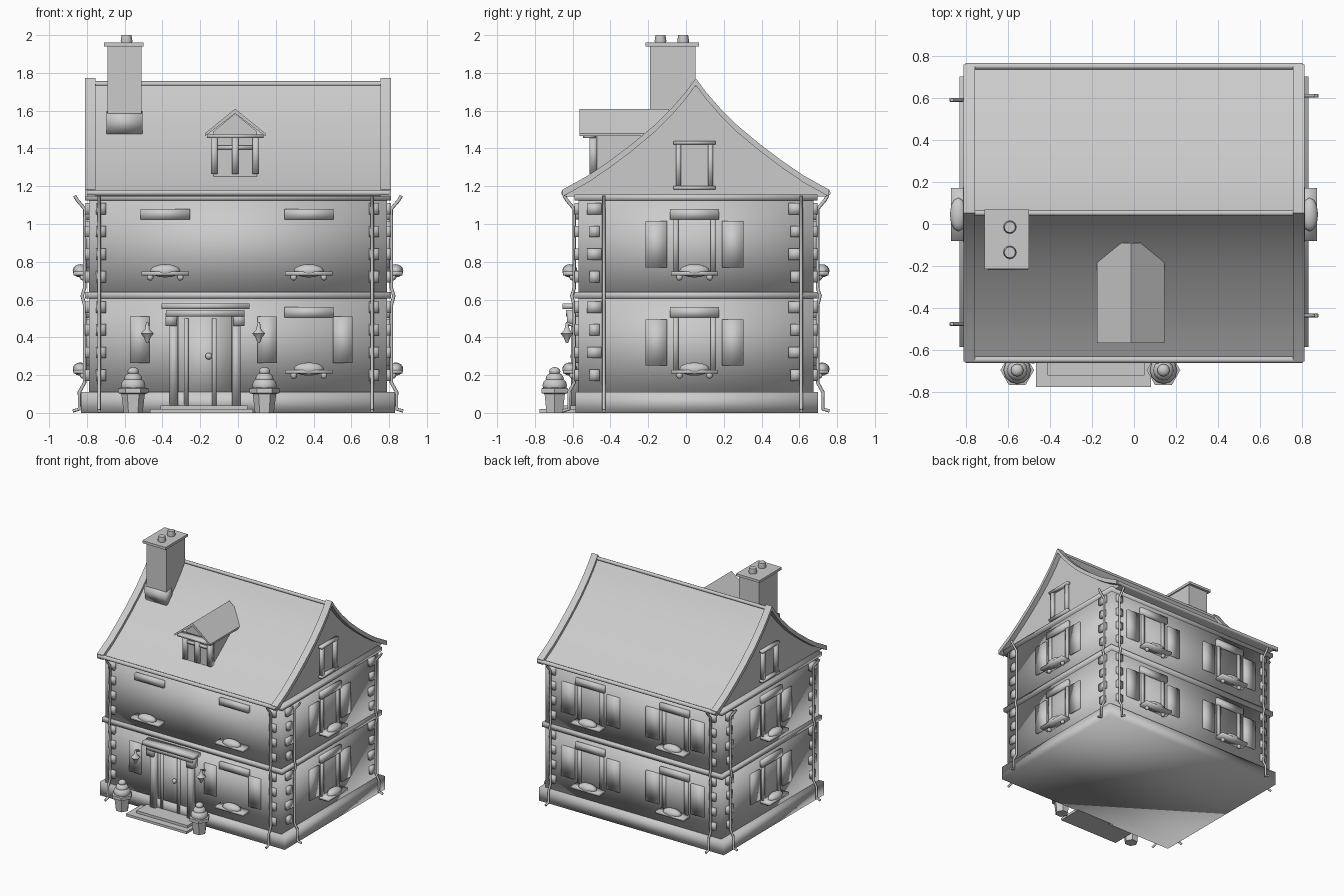
import bpy, bmesh, math
from mathutils import Matrix, Vector

cube = bpy.data.objects.get("Cube")
if cube:
    bpy.data.objects.remove(cube)

GREY = (0.6, 0.6, 0.6, 1)
clay = bpy.data.materials.new("plain_grey")
clay.use_nodes = True
clay.diffuse_color = GREY
clay.node_tree.nodes["Principled BSDF"].inputs["Base Color"].default_value = GREY

# Wall frames: angle around z and distance of the wall from the origin
FRONT, RIGHT, BACK, LEFT = (0, 0.57), (90, 0.79), (180, 0.675), (270, 0.79)


def finish(name, bm, angle=None):
    """Turn a bmesh into a shaded object; no angle means smooth all over."""
    bmesh.ops.recalc_face_normals(bm, faces=bm.faces)
    mesh = bpy.data.meshes.new(name)
    bm.to_mesh(mesh)
    bm.free()
    obj = bpy.data.objects.new(name, mesh)
    bpy.context.collection.objects.link(obj)
    mesh.materials.append(clay)
    mesh.shade_smooth()
    if angle is not None:
        mesh.set_sharp_from_angle(angle=math.radians(angle))
    return obj


def box(name, lo, hi, angle=None, tilt=None):
    bm = bmesh.new()
    lo, hi = Vector(lo), Vector(hi)
    mat = Matrix.Translation((lo + hi) / 2)
    if tilt:
        mat = mat @ tilt
    bmesh.ops.create_cube(bm, size=1, matrix=mat @ Matrix.Diagonal((*(hi - lo), 1)))
    return finish(name, bm, angle)


def on_wall(wall, u, d, z):
    """Point u along a wall, d out from it, at height z."""
    return Matrix.Rotation(math.radians(wall[0]), 3, 'Z') @ Vector((u, -wall[1] - d, z))


def wall_box(name, wall, u, d, z, angle=None):
    """Box on a wall from (low, high) ranges."""
    a, b = on_wall(wall, u[0], d[0], z[0]), on_wall(wall, u[1], d[1], z[1])
    lo = [min(p) for p in zip(a, b)]
    hi = [max(p) for p in zip(a, b)]
    return box(name, lo, hi, angle)


def ball(name, at, size):
    bm = bmesh.new()
    bmesh.ops.create_uvsphere(bm, u_segments=12, v_segments=8, radius=1,
                              matrix=Matrix.Translation(at) @ Matrix.Diagonal((*size, 1)))
    return finish(name, bm)


def lathe(name, at, profile, sides=12):
    """Stack of rings given as (radius, height)."""
    bm = bmesh.new()
    rings = [[bm.verts.new((at[0] + r * math.cos(math.tau * i / sides),
                            at[1] + r * math.sin(math.tau * i / sides), at[2] + h))
              for i in range(sides)] for r, h in profile]
    for a, b in zip(rings, rings[1:]):
        for i in range(sides):
            j = (i + 1) % sides
            bm.faces.new((a[i], a[j], b[j], b[i]))
    bm.faces.new(rings[0])
    bm.faces.new(rings[-1])
    return finish(name, bm, 40)


def prism(name, profile, lo, hi, axis='X', angle=35):
    """Extrude a profile along x from (y, z) or along y from (x, z)."""
    bm = bmesh.new()
    ends = []
    for t in (lo, hi):
        pts = [(t, a, b) if axis == 'X' else (a, t, b) for a, b in profile]
        ends.append([bm.verts.new(p) for p in pts])
        bm.faces.new(ends[-1])
    n = len(profile)
    for i in range(n):
        j = (i + 1) % n
        bm.faces.new((ends[0][i], ends[0][j], ends[1][j], ends[1][i]))
    return finish(name, bm, angle)


def pipe(name, points, radius):
    curve = bpy.data.curves.new(name, 'CURVE')
    curve.dimensions = '3D'
    curve.bevel_depth, curve.bevel_resolution = radius, 2
    curve.use_fill_caps = True
    spline = curve.splines.new('POLY')
    spline.points.add(len(points) - 1)
    for p, co in zip(spline.points, points):
        p.co = (*co, 1)
    curve.materials.append(clay)
    obj = bpy.data.objects.new(name, curve)
    bpy.context.collection.objects.link(obj)
    return obj


# Storeys, plinth and string courses
box("plinth", (-0.83, -0.585, 0), (0.83, 0.7, 0.11))
box("lower_storey", (-0.79, -0.57, 0.1), (0.79, 0.675, 0.62))
box("upper_storey", (-0.79, -0.57, 0.62), (0.79, 0.675, 1.14))
box("string_course", (-0.81, -0.59, 0.605), (0.81, 0.695, 0.64))
box("cornice", (-0.81, -0.59, 1.125), (0.81, 0.695, 1.155))

# Sweeping roof with gable trim
RIDGE = 0.052
SWEEP = [(0, 1.76), (0.055, 1.685), (0.125, 1.605), (0.22, 1.51), (0.34, 1.41),
         (0.46, 1.32), (0.57, 1.245), (0.705, 1.17)]


def slope(drop):
    return ([(RIDGE - t, z - drop) for t, z in reversed(SWEEP)]
            + [(RIDGE + t, z - drop) for t, z in SWEEP[1:]])


prism("roof", slope(0.015) + [(RIDGE + 0.69, 1.145), (RIDGE - 0.69, 1.145)], -0.77, 0.77)
for s in (-1, 1):
    prism("gable_trim", slope(-0.012) + slope(0.025)[::-1], s * 0.755, s * 0.81)
for y, z, r in ((RIDGE, 1.742, 0.014), (-0.645, 1.165, 0.016), (0.75, 1.165, 0.016)):
    pipe("roof_edge_roll", [(-0.8, y, z), (0.8, y, z)], r)

# Chimney
box("chimney", (-0.69, -0.19, 1.45), (-0.51, 0.05, 1.95), 30)
box("chimney_flashing", (-0.695, -0.205, 1.48), (-0.505, -0.12, 1.59),
    tilt=Matrix.Rotation(math.radians(15), 4, 'X'))
box("chimney_cap", (-0.71, -0.215, 1.94), (-0.5, 0.07, 1.96), 30)
for y in (-0.135, -0.015):
    lathe("chimney_pot", (-0.59, y, 1.95), [(0.028, 0), (0.031, 0.02), (0.026, 0.05)])

# Dormer
DX = -0.015
prism("dormer_roof", [(DX - 0.16, 1.465), (DX, 1.585), (DX + 0.16, 1.465),
                      (DX + 0.16, 1.48), (DX, 1.61), (DX - 0.16, 1.48)], -0.565, -0.09, 'Y')
prism("dormer_body", [(DX - 0.115, 1.25), (DX + 0.115, 1.25), (DX + 0.115, 1.49),
                      (DX, 1.585), (DX - 0.115, 1.49)], -0.485, -0.12, 'Y')
for x in (-0.11, 0, 0.11):
    box("dormer_post", (DX + x - 0.017, -0.51, 1.265), (DX + x + 0.017, -0.47, 1.465))
box("dormer_crossbar", (DX - 0.1, -0.5, 1.395), (DX + 0.1, -0.475, 1.415))
box("dormer_beam", (DX - 0.15, -0.545, 1.455), (DX + 0.15, -0.48, 1.475))


def window(wall, u, z, shutters=True, jambs=True):
    """Lintel, flower box and optional jambs and shutters; z is the sill."""
    wall_box("lintel", wall, (u - 0.13, u + 0.13), (-0.01, 0.022), (z + 0.285, z + 0.34))
    wall_box("flower_shelf", wall, (u - 0.125, u + 0.125), (-0.01, 0.08), (z - 0.012, z + 0.008))
    ball("flower_bed", on_wall(wall, u, 0.045, z + 0.012), (0.08, 0.04, 0.035)
         if wall[0] % 180 == 0 else (0.04, 0.08, 0.035))
    for s in (-1, 1):
        ball("shelf_bracket", on_wall(wall, u + s * 0.08, 0.03, z - 0.022), (0.017, 0.017, 0.017))
        if jambs:
            wall_box("window_jamb", wall, sorted((u + s * 0.085, u + s * 0.115)),
                     (-0.01, 0.012), (z, z + 0.29))
        if shutters:
            wall_box("shutter", wall, sorted((u + s * 0.145, u + s * 0.26)),
                     (-0.01, 0.014), (z + 0.03, z + 0.275))


# Windows on every side
for z in (0.22, 0.74):
    window(RIGHT, 0.045, z)
    window(LEFT, -0.045, z)
    for u in (-0.38, 0.38):
        window(BACK, u, z)
for u in (-0.385, 0.375):
    window(FRONT, u, 0.74, shutters=False, jambs=False)
window(FRONT, 0.375, 0.22, shutters=False, jambs=False)
for u in (-0.52, 0.155, 0.555):
    wall_box("front_shutter", FRONT, (u - 0.052, u + 0.052), (-0.01, 0.014), (0.265, 0.51))
for z, name in ((1.19, "gable_sill"), (1.43, "gable_lintel")):
    for wall, c in ((RIGHT, 0.045), (LEFT, -0.045)):
        wall_box(name, wall, (c - 0.11, c + 0.11), (-0.03, 0.01), (z - 0.008, z + 0.01))
for wall, c in ((RIGHT, 0.045), (LEFT, -0.045)):
    for s in (-1, 1):
        wall_box("gable_jamb", wall, (c + s * 0.085 - 0.014, c + s * 0.085 + 0.014),
                 (-0.03, 0.005), (1.19, 1.43))

# Doorway with steps
DOOR = -0.175
wall_box("lower_step", FRONT, (-0.465, 0.08), (0, 0.205), (0, 0.02), 30)
wall_box("upper_step", FRONT, (-0.41, 0.05), (0, 0.15), (0.01, 0.04), 30)
wall_box("door", FRONT, (DOOR - 0.14, DOOR + 0.14), (-0.01, 0.008), (0.04, 0.52))
for u in (-0.1, 0.05):
    wall_box("door_batten", FRONT, (DOOR + u - 0.012, DOOR + u + 0.012), (0, 0.018), (0.04, 0.5))
ball("door_knob", on_wall(FRONT, DOOR + 0.02, 0.025, 0.3), (0.018, 0.018, 0.018))
for s in (-1, 1):
    wall_box("door_pillar", FRONT, (DOOR + s * 0.165 - 0.022, DOOR + s * 0.165 + 0.022),
             (-0.01, 0.04), (0.04, 0.51))
    wall_box("door_corbel", FRONT, (DOOR + s * 0.18 - 0.03, DOOR + s * 0.18 + 0.03),
             (0, 0.06), (0.46, 0.53))
wall_box("door_lintel", FRONT, (DOOR - 0.205, DOOR + 0.21), (0, 0.065), (0.51, 0.545))
wall_box("door_canopy", FRONT, (DOOR - 0.23, DOOR + 0.235), (0, 0.085), (0.55, 0.58))

# Lanterns and potted plants on both sides of the door
for u in (-0.48, 0.11):
    lathe("lantern", on_wall(FRONT, u, 0.06, 0.37),
          [(0.006, 0), (0.018, 0.03), (0.034, 0.05), (0.014, 0.07), (0.006, 0.11)])
    pipe("lantern_arm", [on_wall(FRONT, u, 0, 0.45), on_wall(FRONT, u, 0.06, 0.475)], 0.007)
for x in (-0.555, 0.14):
    lathe("plant_pot", (x, -0.695, 0), [(0.05, 0), (0.062, 0.1), (0.08, 0.105), (0.08, 0.13), (0.06, 0.135)], 6)
    for h, r in ((0.145, 0.065), (0.18, 0.048), (0.22, 0.03)):
        ball("plant_leaves", (x, -0.695, h), (r, r, r * 0.75))

# Quoins and drainpipes at the corners
CORNERS = ((FRONT, -0.725, 0.72), (RIGHT, -0.485, 0.58), (BACK, -0.72, 0.72), (LEFT, -0.58, 0.485))
for wall, first, last in CORNERS:
    for u in (first, last):
        for base in (0.17, 0.69):
            for i in range(4):
                half = 0.038 if i % 2 and wall[0] % 180 else 0.026
                z = base + 0.12 * i
                wall_box("quoin", wall, (u - half, u + half), (-0.01, 0.02), (z, z + 0.06))
    for u in (first + (0.05 if wall is RIGHT else -0.01), last + (0.03 if wall is RIGHT else -0.01)):
        run = [(0.075, 1.15), (0.06, 1.125), (0.022, 1.08), (0.022, 0.66), (0.035, 0.62),
               (0.022, 0.57), (0.022, 0.16), (0.05, 0.11), (0.05, 0.02), (0.085, 0.01)]
        pipe("drainpipe", [on_wall(wall, u, d, z) for d, z in run], 0.009)
